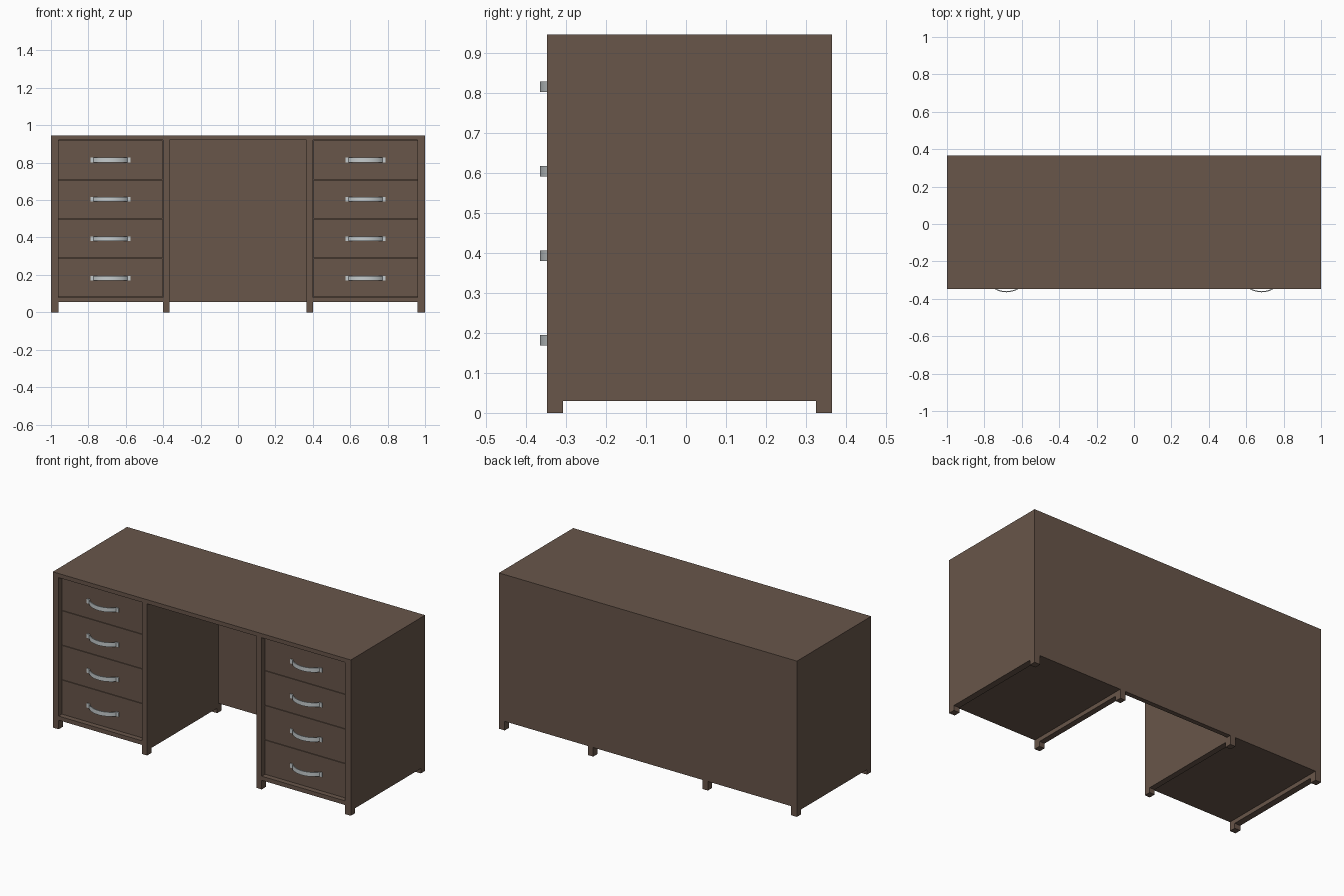
import bpy, bmesh, math

if "Cube" in bpy.data.objects:
    bpy.data.objects.remove(bpy.data.objects["Cube"])


def material(name, rgb):
    m = bpy.data.materials.new(name)
    m.diffuse_color = (*rgb, 1)
    m.use_nodes = True
    m.node_tree.nodes["Principled BSDF"].inputs["Base Color"].default_value = m.diffuse_color
    return m


wood = material("brown_wood", (0.138, 0.092, 0.068))
metal = material("brushed_metal", (0.56, 0.60, 0.61))

FRONT, BACK, TOP = -0.347, 0.365, 0.945
SHELF, FLOOR = 0.055, 0.08        # underside and upper face of the pedestal bottoms
FACE = FRONT + 0.03               # recessed drawer face


def mesh_object(name, bm, mat):
    bmesh.ops.recalc_face_normals(bm, faces=bm.faces[:])
    me = bpy.data.meshes.new(name)
    bm.to_mesh(me)
    bm.free()
    me.materials.append(mat)
    ob = bpy.data.objects.new(name, me)
    bpy.context.collection.objects.link(ob)
    return ob


def extrude_profile(name, points, vec, mat):
    bm = bmesh.new()
    face = bm.faces.new([bm.verts.new(p) for p in points])
    out = bmesh.ops.extrude_face_region(bm, geom=[face])
    verts = [g for g in out["geom"] if isinstance(g, bmesh.types.BMVert)]
    bmesh.ops.translate(bm, verts=verts, vec=vec)
    return mesh_object(name, bm, mat)


def box(name, x0, x1, y0, y1, z0, z1, mat=wood):
    pts = [(x0, y0, z0), (x1, y0, z0), (x1, y1, z0), (x0, y1, z0)]
    return extrude_profile(name, pts, (0, 0, z1 - z0), mat)


def upright(name, x0, x1):
    # Side panel with a shallow notch below, leaving a foot at each end
    foot, notch, top = 0.04, 0.03, TOP - 0.025
    yz = [(FRONT, 0), (FRONT + foot, 0), (FRONT + foot, notch), (BACK - foot, notch),
          (BACK - foot, 0), (BACK, 0), (BACK, top), (FRONT, top)]
    return extrude_profile(name, [(x0, y, z) for y, z in yz], (x1 - x0, 0, 0), wood)


def handle(name, cx, cz):
    # Bowed flat strip with a small mounting tab at each end
    half, tab, thick, height, n = 0.107, 0.016, 0.006, 0.026, 16
    path = [(-half, 0.0)]
    for i in range(n + 1):
        x = (half - tab) * (2 * i / n - 1)
        path.append((x, 0.042 * (1 - (x / (half - tab)) ** 2) ** 0.8))
    path.append((half, 0.0))
    outer = [(cx + x, FACE - d - thick, cz - height / 2) for x, d in path]
    inner = [(cx + x, FACE - d, cz - height / 2) for x, d in reversed(path)]
    ob = extrude_profile(name, outer + inner, (0, 0, height), metal)
    bpy.context.view_layer.objects.active = ob
    ob.select_set(True)
    bpy.ops.object.shade_smooth_by_angle(angle=math.radians(30))
    ob.select_set(False)


# Desk top and back panel
box("desk_top", -1, 1, FRONT, BACK, TOP - 0.025, TOP)
box("back_panel", -0.961, 0.961, BACK - 0.028, BACK, SHELF, TOP - 0.025)

for side, s in (("left", -1), ("right", 1)):
    # Pedestal carcass
    upright(side + "_outer_panel", *sorted((s * 1.0, s * 0.961)))
    upright(side + "_inner_panel", *sorted((s * 0.367, s * 0.402)))
    x0, x1 = sorted((s * 0.402, s * 0.961))
    box(side + "_pedestal_bottom", x0, x1, FRONT, BACK - 0.028, SHELF, FLOOR)
    # Four drawers with handles
    pitch = (TOP - 0.025 - FLOOR) / 4
    for i in range(4):
        z = FLOOR + i * pitch
        box(f"{side}_drawer_{i + 1}", x0 + 0.001, x1 - 0.001, FACE, BACK - 0.04,
            z + 0.001, z + pitch - 0.002)
        handle(f"{side}_handle_{i + 1}", s * 0.682, 0.182 + i * 0.211)
